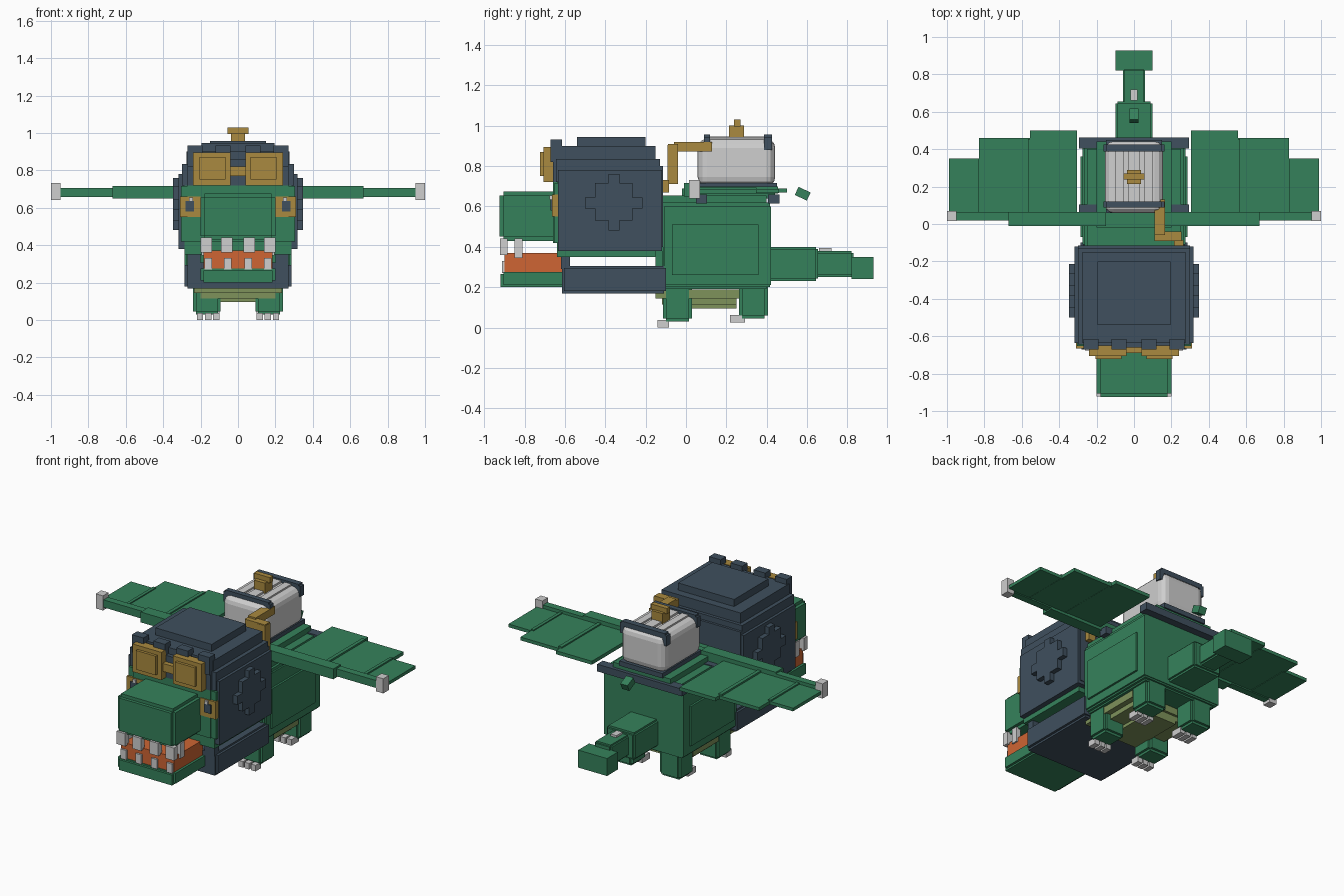
import bpy, bmesh, math
from mathutils import Matrix, Vector


def material(name, rgb):
    m = bpy.data.materials.new(name)
    m.diffuse_color = (*rgb, 1)
    return m


GREEN = material("leaf green", (0.036, 0.222, 0.105))
SLATE = material("slate blue", (0.050, 0.080, 0.112))
GOLD = material("old gold", (0.40, 0.255, 0.05))
ORANGE = material("orange", (0.62, 0.13, 0.033))
WHITE = material("bone white", (0.62, 0.62, 0.62))
OLIVE = material("olive", (0.21, 0.29, 0.105))


def make(name, mat, boxes, mirror=False, bevel=0, segs=1):
    """One object from boxes (x0, x1, y0, y1, z0, z1), mirrored in x if asked."""
    bm = bmesh.new()
    if mirror:
        boxes = boxes + [(-b[1], -b[0], *b[2:]) for b in boxes]
    for x0, x1, y0, y1, z0, z1 in boxes:
        size = Matrix.Diagonal((x1 - x0, y1 - y0, z1 - z0, 1))
        mid = Matrix.Translation(((x0 + x1) / 2, (y0 + y1) / 2, (z0 + z1) / 2))
        bmesh.ops.create_cube(bm, size=1, matrix=mid @ size)
    if bevel:
        bmesh.ops.bevel(bm, geom=bm.edges[:], offset=bevel, segments=segs,
                        profile=0.5, affect='EDGES')
    me = bpy.data.meshes.new(name)
    bm.to_mesh(me)
    bm.free()
    me.materials.append(mat)
    ob = bpy.data.objects.new(name, me)
    bpy.context.collection.objects.link(ob)
    return ob


def stepped(x0, x1, y0, y1, z0, z1, s):
    """Three crossing boxes that give a block with notched edges."""
    return [(x0, x1, y0 + s, y1 - s, z0 + s, z1 - s),
            (x0 + s, x1 - s, y0, y1, z0 + s, z1 - s),
            (x0 + s, x1 - s, y0 + s, y1 - s, z0, z1)]


# Head, snout and jaw
make("head", GREEN, [(-.285, .285, -.64, -.15, .35, .72),
                     (-.27, .27, -.66, -.6, .42, .72),
                     (-.305, .305, -.652, -.6, .42, .715)])
make("snout", GREEN, stepped(-.2, .2, -.925, -.62, .43, .675, .02))
make("lower_jaw", GREEN, [(-.2, .2, -.905, -.60, .21, .275),
                          (-.185, .185, -.92, -.60, .2, .265)])
make("mouth", ORANGE, [(-.185, .185, -.9, -.61, .27, .37)])
make("upper_teeth", WHITE, [(.03, .09, -.922, -.885, .36, .44),
                            (.14, .2, -.922, -.885, .36, .44),
                            (.165, .195, -.85, -.81, .345, .44)], True)
make("lower_teeth", WHITE, [(.035, .075, -.912, -.885, .27, .33),
                            (.14, .18, -.912, -.885, .27, .33)], True)

# Eyes
make("eyes", GOLD, [(.2, .309, -.665, -.58, .55, .66)], True)
make("pupils", SLATE, [(.235, .28, -.672, -.66, .58, .635)], True)
make("eye_glints", WHITE, [(.24, .262, -.675, -.66, .635, .655)], True)

# Helmet with top plate, brow blocks, side crosses and chin guard
make("helmet", SLATE, [(-.317, .317, -.635, -.12, .38, .78),
                       (-.3, .3, -.645, -.13, .72, .835),
                       (-.275, .275, -.635, -.15, .8, .9),
                       (-.3, .3, -.615, -.115, .4, .8)])
make("helmet_top_plate", SLATE, [(-.195, .195, -.54, -.2, .88, .945)])
make("brow_blocks", SLATE, [(.04, .12, -.67, -.615, .82, .932),
                            (.19, .27, -.67, -.615, .82, .932)], True)
make("brow_band", SLATE, [(-.27, .27, -.66, -.61, .72, .86)])
make("side_crosses", SLATE, [(.3, .347, -.5, -.215, .59, .645),
                             (.3, .347, -.45, -.265, .53, .715),
                             (.3, .347, -.385, -.33, .48, .76)], True)
make("chin_guard", SLATE, [(-.285, .285, -.605, -.1, .18, .295),
                           (-.27, .27, -.615, -.11, .168, .306)])
make("chin_posts", SLATE, [(.2, .27, -.62, -.575, .29, .39)], True)

# Goggles
make("goggles", GOLD, [(.04, .24, -.705, -.65, .72, .895),
                       (-.04, .04, -.69, -.65, .77, .82)], False)
make("goggle_left", GOLD, [(-.24, -.04, -.705, -.65, .72, .895)])
make("goggle_lenses", GOLD, [(.068, .205, -.722, -.7, .75, .87)], True)

# Body, chest, belly
make("body", GREEN, [(-.25, .25, -.12, .4, .19, .655),
                     (-.275, .275, -.11, .42, .21, .6),
                     (-.265, .265, -.115, .415, .2, .62)])
make("flank_panels", GREEN, [(.26, .287, -.07, .36, .26, .51)], True)
make("shoulder_plate", GREEN, [(-.2, .2, -.02, .44, .64, .69)])
make("chest", GREEN, [(-.22, .22, -.15, -.1, .18, .38)])
make("belly", OLIVE, [(-.235, .235, -.15, .265, .145, .188),
                      (-.2, .2, -.12, .25, .115, .15),
                      (-.1, .1, -.1, .25, .095, .12)])

# Legs and toes
for part, y0, y1, z0 in (("front", -.115, .03, .03), ("rear", .262, .405, .045)):
    make(part + "_legs", GREEN, stepped(.093, .24, y0, y1, z0, .235, .015), True)
    tz = 0 if part == "front" else .025
    make(part + "_toes", WHITE,
         [(x, x + .033, y0 - .025 - .02 * (part == "rear"), y0 + .03, tz, tz + .038)
          for x in (.1, .143, .187)], True)

# Tail
make("tail_base", GREEN, stepped(-.1, .1, .4, .655, .23, .4, .012))
make("tail_middle", GREEN, stepped(-.06, .06, .63, .83, .25, .38, .01))
make("tail_tip", GREEN, [(-.1, .1, .82, .928, .24, .35)])
make("tail_spike", WHITE, [(-.02, .02, .66, .72, .37, .393)])

# Wings: spars, panels, raised ribs and tips
make("wing_spars", GREEN, [(.15, .67, -.01, .065, .65, .715),
                           (.66, .96, .02, .065, .658, .705)], True)
make("wing_panels", GREEN, [(.305, .555, .05, .5, .668, .69),
                            (.55, .83, .05, .46, .666, .687),
                            (.82, .99, .05, .35, .664, .684)], True)
make("wing_ribs", GREEN, [(.545, .568, .06, .455, .665, .698),
                          (.815, .835, .06, .35, .663, .693)], True)
make("wing_tips", WHITE, [(.95, 1.0, .015, .07, .64, .732)], True)

# Tank harness and tank
make("harness_bars", SLATE, [(-.295, .295, .05, .105, .615, .66),
                             (-.295, .295, .405, .462, .615, .66)])
make("tank_base", SLATE, [(-.15, .15, .06, .45, .685, .715)])
make("tank", WHITE, [(-.155, .155, .058, .442, .70, .935)], False, .045, 3)
make("tank_ribs", WHITE, [(-.1, -.055, .1, .4, .9, .945), (-.03, .03, .1, .4, .9, .947),
                          (.055, .1, .1, .4, .9, .945)])
make("tank_straps", SLATE, [(-.15, .15, .088, .12, .925, .956),
                            (-.15, .15, .387, .425, .925, .956)])
make("strap_ends", SLATE, [(.135, .162, .088, .12, .88, .945),
                           (.135, .162, .387, .425, .88, .945)], True)
make("tank_cap", GOLD, [(-.038, .038, .213, .288, .93, 1.0),
                        (-.056, .056, .238, .27, .995, 1.03)])
make("hose", GOLD, [(.11, .165, -.06, .13, .872, .92),
                    (.11, .25, -.09, -.04, .865, .91),
                    (.2, .253, -.092, -.04, .71, .905),
                    (.215, .265, -.12, -.085, .67, .73)])

# Tilted outlet behind the tank
outlet = make("outlet", GREEN, [(-.025, .025, -.033, .033, -.022, .022)])
outlet.matrix_world = Matrix.Translation((0, .578, .663)) @ Matrix.Rotation(math.radians(-25), 4, 'X')
